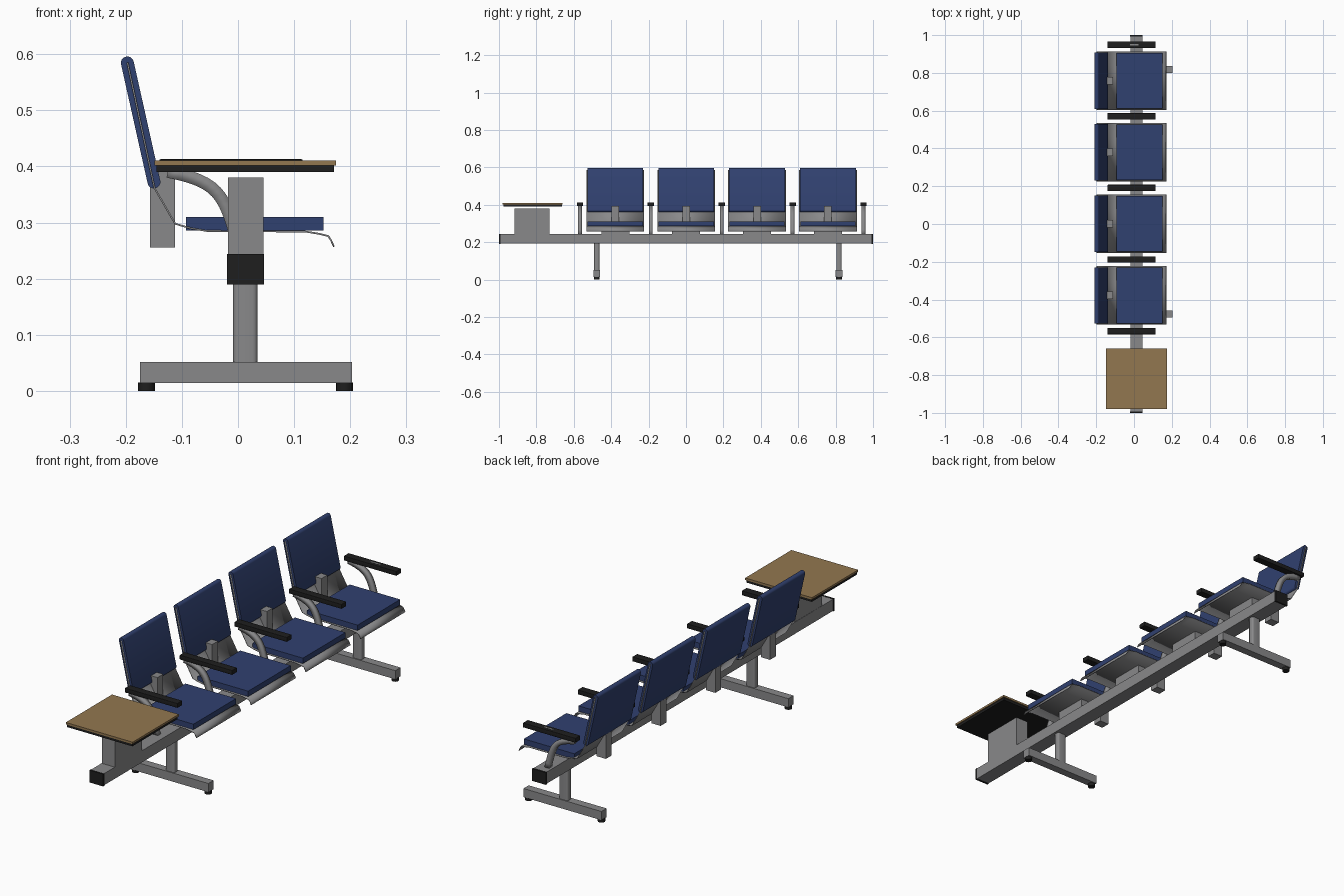
import bpy, bmesh, math
from mathutils import Vector, geometry

if "Cube" in bpy.data.objects:
    bpy.data.objects.remove(bpy.data.objects["Cube"])


def material(name, rgb):
    m = bpy.data.materials.new(name)
    m.use_nodes = True
    m.diffuse_color = (*rgb, 1)
    m.node_tree.nodes["Principled BSDF"].inputs["Base Color"].default_value = (*rgb, 1)
    return m


GREY = material("grey metal", (0.25, 0.25, 0.255))
BLUE = material("blue upholstery", (0.03, 0.052, 0.16))
BLACK = material("black plastic", (0.013, 0.013, 0.013))
WOOD = material("wood top", (0.29, 0.185, 0.08))


def finish(name, bm, mat):
    bmesh.ops.recalc_face_normals(bm, faces=bm.faces)
    mesh = bpy.data.meshes.new(name)
    bm.to_mesh(mesh)
    bm.free()
    mesh.materials.append(mat)
    ob = bpy.data.objects.new(name, mesh)
    bpy.context.collection.objects.link(ob)
    return ob


def smooth(ob):
    bpy.ops.object.select_all(action='DESELECT')
    ob.select_set(True)
    bpy.context.view_layer.objects.active = ob
    bpy.ops.object.shade_smooth_by_angle(angle=math.radians(40))


def box(name, mat, x, y, z, bevel=0, axis=None):
    """Box from (min, max) ranges; bevel only the edges along the given axis."""
    bm = bmesh.new()
    bmesh.ops.create_cube(bm, size=1)
    for v in bm.verts:
        v.co = [r[0] + (c + 0.5) * (r[1] - r[0]) for c, r in zip(v.co, (x, y, z))]
    if bevel:
        edges = [e for e in bm.edges
                 if axis is None or abs((e.verts[0].co - e.verts[1].co).normalized()[axis]) > 0.9]
        bmesh.ops.bevel(bm, geom=edges, offset=bevel, segments=4, profile=0.5, affect='EDGES')
    ob = finish(name, bm, mat)
    if bevel:
        smooth(ob)
    return ob


def strip(name, mat, path, y, width, thickness):
    """Bent strip following an x-z path, with its width along y."""
    bm = bmesh.new()
    rows = [[bm.verts.new((px, y + s * width / 2, pz)) for s in (-1, 1)] for px, pz in path]
    for a, b in zip(rows, rows[1:]):
        bm.faces.new((a[0], a[1], b[1], b[0]))
    ob = finish(name, bm, mat)
    mod = ob.modifiers.new("thickness", 'SOLIDIFY')
    mod.thickness = thickness
    mod.offset = 0
    mod.use_even_offset = True
    smooth(ob)
    return ob


def span(center, width):
    return (center - width / 2, center + width / 2)


# Beam with end caps
BEAM_X = (-0.019, 0.045)
box("beam", GREY, BEAM_X, (-0.994, 0.994), (0.192, 0.243))
for side in (-1, 1):
    box("beam_end_cap", BLACK, (-0.02, 0.046), span(side * 0.996, 0.008), (0.19, 0.244))

# Legs
for y in (-0.477, 0.818):
    box("leg_column", GREY, (-0.009, 0.035), span(y, 0.028), (0.05, 0.193), 0.009, 2)
    box("leg_foot", GREY, (-0.175, 0.203), span(y, 0.036), (0.014, 0.052))
    for x in (-0.163, 0.19):
        bm = bmesh.new()
        bmesh.ops.create_cone(bm, cap_ends=True, segments=20, radius1=0.015,
                              radius2=0.015, depth=0.015)
        bmesh.ops.translate(bm, verts=bm.verts, vec=(x, y, 0.0075))
        smooth(finish("foot_pad", bm, BLACK))

# Side table
box("table_pedestal", GREY, (-0.018, 0.045), (-0.918, -0.73), (0.243, 0.38))
box("table_underside", BLACK, (-0.145, 0.171), (-0.976, -0.664), (0.39, 0.403))
box("table_top", WOOD, (-0.149, 0.175), (-0.98, -0.66), (0.402, 0.411))

# Seats
SHELL = [(-0.197, 0.585), (-0.149, 0.362), (-0.112, 0.298), (-0.085, 0.29), (-0.055, 0.285),
         (0.12, 0.284), (0.145, 0.28), (0.161, 0.276), (0.166, 0.268), (0.171, 0.257)]
for i in range(4):
    y = -0.378 + i * 0.379
    strip("seat_shell", GREY, SHELL, y, 0.309, 0.003)
    box("seat_cushion", BLUE, (-0.093, 0.152), span(y, 0.295), (0.286, 0.31))
    back = box("back_cushion", BLUE, (-0.0115, 0.0115), span(y, 0.298), (-0.12, 0.12), 0.011, 1)
    back.location = (-0.1735, 0, 0.4785)
    back.rotation_euler.y = -math.atan2(0.048, 0.215)
    box("back_post", GREY, (-0.157, -0.112), span(y, 0.04), (0.256, 0.395))
    box("seat_bracket", GREY, (-0.015, 0.04), span(y, 0.15), (0.242, 0.284))

# Armrests on curved supports
ctrl = [Vector((px, pz, 0)) for px, pz in
        ((-0.125, 0.391), (-0.03, 0.372), (-0.022, 0.35), (0.005, 0.24))]
curve = [(p.x, p.y) for p in geometry.interpolate_bezier(*ctrl, 14)]
for i in range(5):
    y = -0.567 + i * 0.379
    strip("arm_support", GREY, curve, y, 0.02, 0.022)
    box("armrest", BLACK, (-0.14, 0.115), span(y, 0.034), (0.393, 0.413), 0.002)
box("armrest_plate", GREY, (-0.02, 0.025), span(0.949, 0.006), (0.41, 0.4135))
